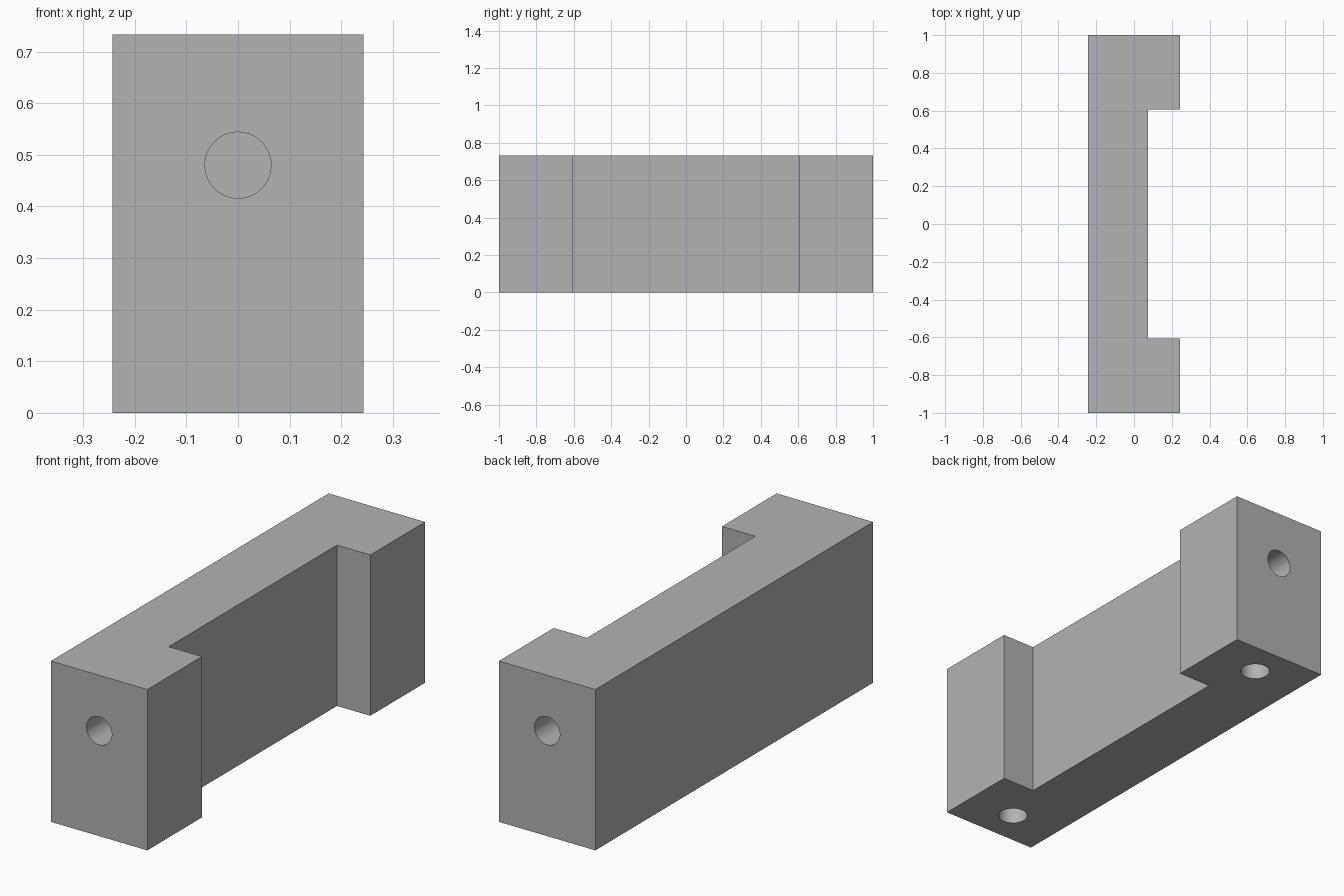
import bpy, bmesh, math
from mathutils import Matrix

cube = bpy.data.objects.get("Cube")
if cube:
    bpy.data.objects.remove(cube, do_unlink=True)

HALF_X, HEIGHT = 0.243, 0.733
NOTCH_X, NOTCH_Y = 0.075, 0.606
HOLE_R, HOLE_DEPTH = 0.064, 0.32

grey = bpy.data.materials.new("plain grey")
grey.use_nodes = True
colour = (0.448, 0.448, 0.448, 1)
grey.diffuse_color = colour
grey.node_tree.nodes["Principled BSDF"].inputs["Base Color"].default_value = colour


def make_object(name, bm):
    bmesh.ops.recalc_face_normals(bm, faces=bm.faces)
    mesh = bpy.data.meshes.new(name)
    bm.to_mesh(mesh)
    bm.free()
    mesh.materials.append(grey)
    obj = bpy.data.objects.new(name, mesh)
    bpy.context.collection.objects.link(obj)
    return obj


# C-shaped plan extruded upwards
half_plan = [(-HALF_X, 1), (HALF_X, 1), (HALF_X, NOTCH_Y), (NOTCH_X, NOTCH_Y)]
plan = half_plan + [(x, -y) for x, y in reversed(half_plan)]
bm = bmesh.new()
base = bm.faces.new([bm.verts.new((x, y, 0)) for x, y in plan])
top = bmesh.ops.extrude_face_region(bm, geom=[base])["geom"]
bmesh.ops.translate(bm, vec=(0, 0, HEIGHT),
                    verts=[g for g in top if isinstance(g, bmesh.types.BMVert)])
bracket = make_object("bracket_block", bm)

# Blind holes: one in each end face and one under each foot
bm = bmesh.new()


def add_hole(location, rotation):
    bmesh.ops.create_cone(bm, cap_ends=True, segments=64, radius1=HOLE_R,
                          radius2=HOLE_R, depth=2 * HOLE_DEPTH,
                          matrix=Matrix.Translation(location) @ rotation)


for side in (-1, 1):
    add_hole((0, side, 0.48), Matrix.Rotation(math.pi / 2, 4, "X"))
    add_hole((0, side * 0.835, 0), Matrix.Identity(4))
cutter = make_object("hole_cutter", bm)
cutter.hide_render = True
cutter.hide_viewport = True

cut = bracket.modifiers.new("holes", "BOOLEAN")
cut.operation = "DIFFERENCE"
cut.solver = "EXACT"
cut.object = cutter

# Apply the cut, then smooth the hole walls
bpy.ops.object.select_all(action="DESELECT")
bpy.context.view_layer.objects.active = bracket
bracket.select_set(True)
bpy.ops.object.modifier_apply(modifier=cut.name)
bpy.data.objects.remove(cutter, do_unlink=True)
bpy.ops.object.shade_smooth_by_angle(angle=math.radians(30))
